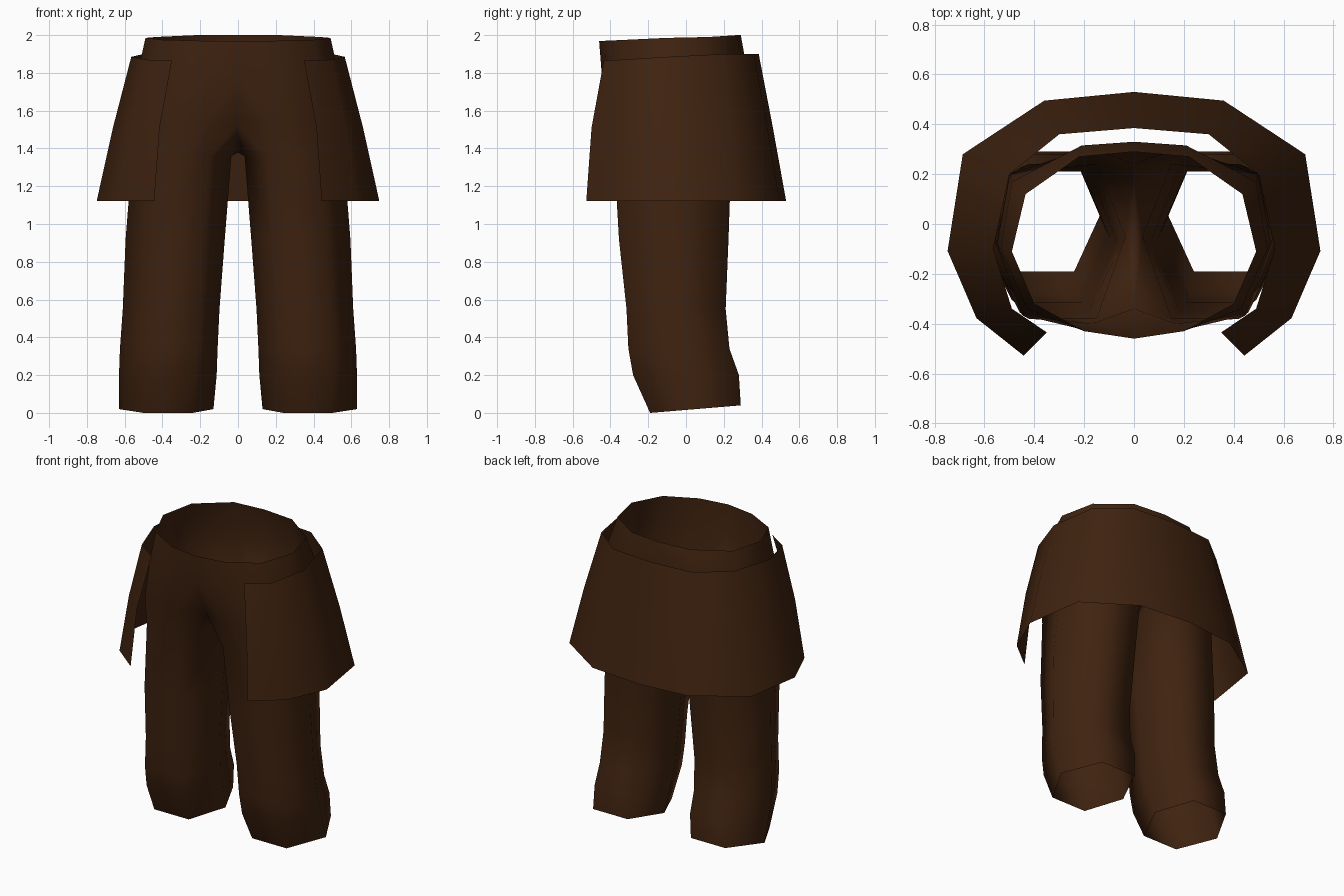
import bpy, bmesh

if "Cube" in bpy.data.objects:
    bpy.data.objects.remove(bpy.data.objects["Cube"])

cloth = bpy.data.materials.new("dark brown cloth")
cloth.diffuse_color = (0.05, 0.0165, 0.005, 1)
cloth.use_nodes = True
cloth.node_tree.nodes["Principled BSDF"].inputs["Base Color"].default_value = cloth.diffuse_color


def finish(bm, name):
    """Turn a right-hand half into a mirrored, smooth-shaded object."""
    bmesh.ops.recalc_face_normals(bm, faces=bm.faces)
    # open sheets: make sure the normals point away from the inside
    side = max(bm.faces, key=lambda f: f.calc_center_median().x)
    if side.normal.x < 0:
        bmesh.ops.reverse_faces(bm, faces=bm.faces)
    me = bpy.data.meshes.new(name)
    bm.to_mesh(me)
    bm.free()
    me.materials.append(cloth)
    for p in me.polygons:
        p.use_smooth = True
    ob = bpy.data.objects.new(name, me)
    bpy.context.collection.objects.link(ob)
    m = ob.modifiers.new("mirror", 'MIRROR')
    m.use_clip = True
    m.merge_threshold = 0.002
    return ob


def row(bm, pts):
    return [bm.verts.new(p) for p in pts]


def bridge(bm, a, b, closed=False):
    n = len(a)
    for i in range(n if closed else n - 1):
        j = (i + 1) % n
        bm.faces.new((a[i], a[j], b[j], b[i]))


# Trousers: half rings from front centre round the side to back centre
bm = bmesh.new()
waist = row(bm, [(0, -.46, 1.97), (.2, -.43, 1.97), (.4, -.32, 1.975), (.49, -.11, 1.985),
                 (.435, .12, 1.99), (.22, .27, 2), (0, .29, 2)])
hip = row(bm, [(0, -.445, 1.78), (.2, -.425, 1.78), (.43, -.34, 1.78), (.535, -.1, 1.78),
               (.49, .17, 1.78), (.21, .315, 1.78), (0, .33, 1.78)])
seat = row(bm, [(0, -.34, 1.53), (.17, -.4, 1.53), (.45, -.365, 1.53), (.55, -.08, 1.53),
                (.5, .2, 1.53), (.2, .30, 1.53), (0, .24, 1.53)])
bridge(bm, waist, hip)
bridge(bm, hip, seat)

# Legs: six-sided rings (z, inner x, outer x, front y, back y)
legs = [(1.36, .035, .56, -.38, .24), (.92, .07, .595, -.355, .225), (.55, .098, .61, -.315, .21),
        (.34, .108, .625, -.305, .23), (.2, .113, .63, -.28, .28), (.02, .13, .63, -.19, .29)]
prev = None
for k, (z, xi, xo, yf, yb) in enumerate(legs):
    a, b = xi + (xo - xi) * .22, xi + (xo - xi) * .74
    hem = k == len(legs) - 1
    zf, zb = (0, .04) if hem else (z, z)
    ym = -.05 if k == 0 else (yf + yb) / 2
    ring = row(bm, [(xi, ym, z), (a, yf, zf), (b, yf, zf), (xo, ym, z), (b, yb, zb), (a, yb, zb)])
    if prev:
        bridge(bm, prev, ring, True)
    else:
        # Crotch saddle joining the seat to the leg
        bridge(bm, seat[1:6], ring[1:6])
        mid = bm.verts.new((0, -.05, 1.378))
        for c, s, r in ((seat[0], seat[1], ring[1]), (seat[6], seat[5], ring[5])):
            bm.faces.new((c, s, r, ring[0]))
            bm.faces.new((c, ring[0], mid))
    prev = ring
finish(bm, "trousers")

# Open-fronted skirt: rows from back centre round to the front edge
bm = bmesh.new()
top = row(bm, [(0, .385, 1.9), (.3, .36, 1.9), (.5, .2, 1.9), (.565, -.1, 1.885),
               (.49, -.34, 1.87), (.35, -.435, 1.865)])
middle = row(bm, [(x, y, 1.51) for x, y in ((0, .46), (.33, .43), (.6, .245), (.662, -.105),
                                            (.57, -.365), (.415, -.5))])
hem = row(bm, [(x, y, 1.122) for x, y in ((0, .53), (.36, .495), (.687, .28), (.748, -.108),
                                          (.632, -.378), (.443, -.528))])
bridge(bm, top, middle)
bridge(bm, middle, hem)
finish(bm, "open_front_skirt")
